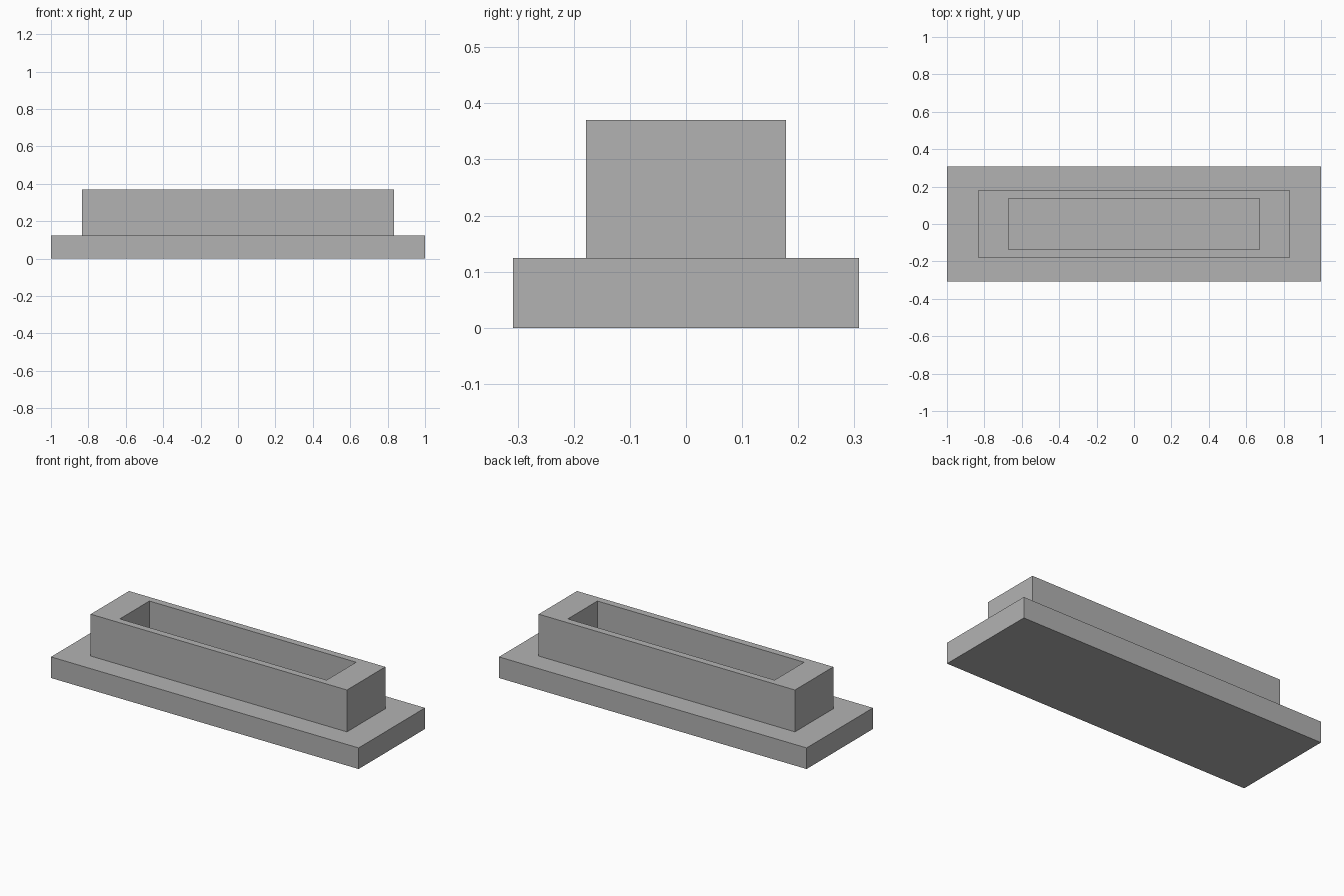
import bpy
import bmesh

default_cube = bpy.data.objects.get("Cube")
if default_cube:
    bpy.data.objects.remove(default_cube, do_unlink=True)

# Single grey material
grey = bpy.data.materials.new("light_grey")
grey.use_nodes = True
colour = (0.448, 0.448, 0.448, 1.0)
grey.diffuse_color = colour
grey.node_tree.nodes["Principled BSDF"].inputs["Base Color"].default_value = colour


def rectangle(bm, half_x, half_y, z):
    """Four corners of a level rectangle, counter-clockwise from above."""
    corners = ((-1, -1), (1, -1), (1, 1), (-1, 1))
    return [bm.verts.new((sx * half_x, sy * half_y, z)) for sx, sy in corners]


def stepped_solid(name, sections):
    """Join successive rectangles into one closed, flat-faced body."""
    bm = bmesh.new()
    rings = [rectangle(bm, *section) for section in sections]
    bm.faces.new(reversed(rings[0]))
    for low, high in zip(rings, rings[1:]):
        for i in range(4):
            j = (i + 1) % 4
            bm.faces.new((low[i], low[j], high[j], high[i]))
    bm.faces.new(rings[-1])
    bmesh.ops.recalc_face_normals(bm, faces=bm.faces[:])
    mesh = bpy.data.meshes.new(name)
    bm.to_mesh(mesh)
    bm.free()
    mesh.materials.append(grey)
    obj = bpy.data.objects.new(name, mesh)
    bpy.context.collection.objects.link(obj)
    return obj


# Half sizes of the plate, the raised wall and its pocket
plate = (1.0, 0.308)
wall = (0.833, 0.178)
pocket = (0.672, 0.137)
plate_top, wall_top = 0.124, 0.37

# Plate with a raised hollow box; the pocket reaches down to the plate
stepped_solid("flanged_trough", [
    (*plate, 0.0), (*plate, plate_top),
    (*wall, plate_top), (*wall, wall_top),
    (*pocket, wall_top), (*pocket, plate_top),
])
